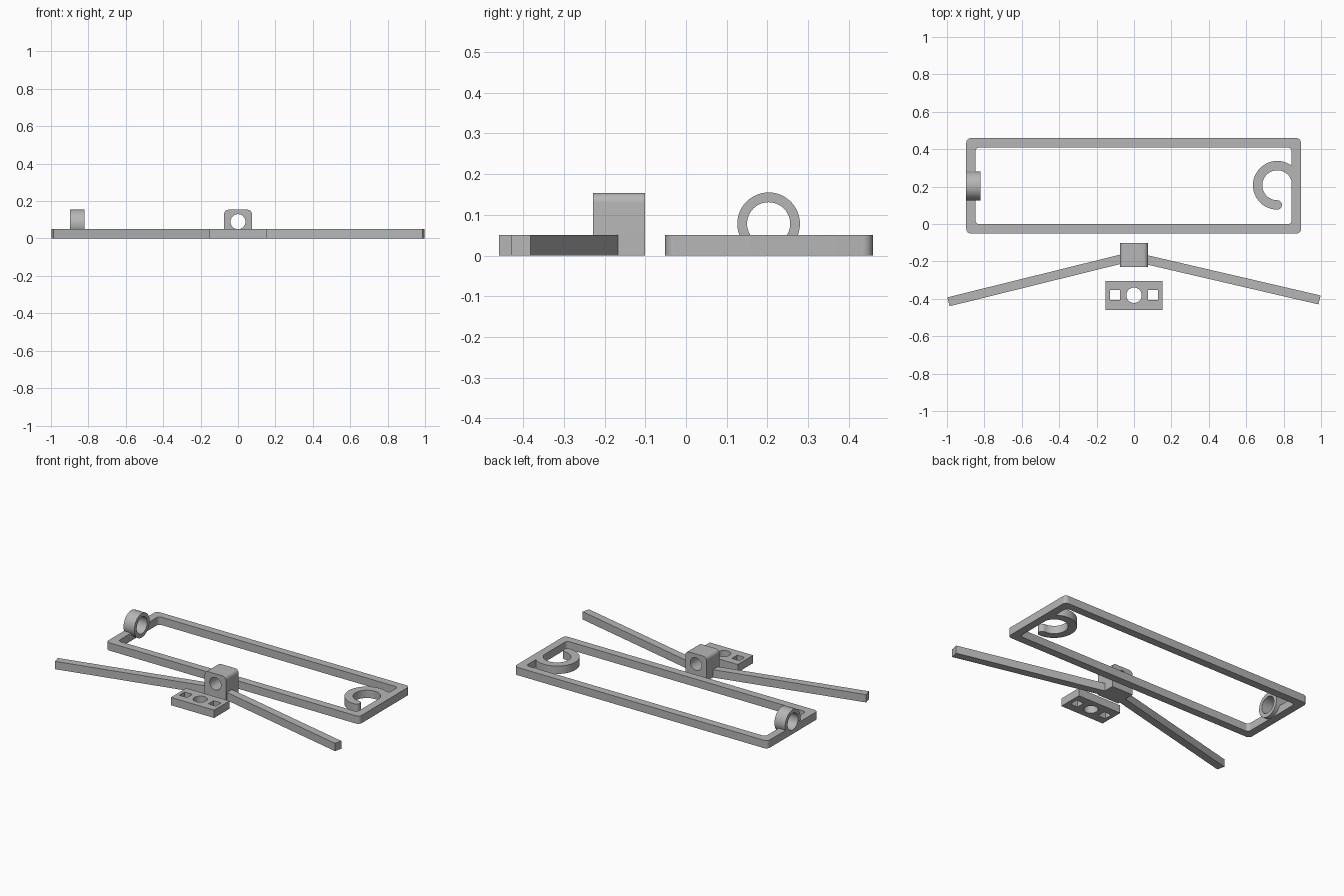
import bpy, bmesh
from math import sin, cos, pi, radians, atan2, hypot
from mathutils import Matrix, Vector

cube = bpy.data.objects.get("Cube")
if cube:
    bpy.data.objects.remove(cube, do_unlink=True)

grey = bpy.data.materials.new("plain grey")
grey.use_nodes = True
colour = (0.47, 0.47, 0.47, 1)
grey.diffuse_color = colour
grey.node_tree.nodes["Principled BSDF"].inputs["Base Color"].default_value = colour

THICK = 0.05


def arc(cx, cy, r, start, end, steps):
    """Points along an arc, angles in degrees."""
    angles = [radians(start + (end - start) * i / steps) for i in range(steps + 1)]
    return [(cx + r * cos(a), cy + r * sin(a)) for a in angles]


def circle(cx, cy, r, steps=48):
    return arc(cx, cy, r, 0, 360, steps)[:-1]


def rect(x0, x1, y0, y1, bottom=0, top=0):
    """Rectangle outline with optional rounding of bottom and top corners."""
    points = []
    for x, y, sx, sy, r, a in ((x1, y1, -1, -1, top, 0), (x0, y1, 1, -1, top, 90),
                               (x0, y0, 1, 1, bottom, 180), (x1, y0, -1, 1, bottom, 270)):
        points += arc(x + sx * r, y + sy * r, r, a, a + 90, 8) if r else [(x, y)]
    return points


def extrude(name, outlines, depth, matrix):
    """Solid from a flat outline and its holes, centred on local z."""
    curve = bpy.data.curves.new(name + "_profile", "CURVE")
    curve.dimensions = "2D"
    curve.fill_mode = "BOTH"
    curve.extrude = depth / 2
    for outline in outlines:
        spline = curve.splines.new("POLY")
        spline.points.add(len(outline) - 1)
        for point, (x, y) in zip(spline.points, outline):
            point.co = (x, y, 0, 1)
        spline.use_cyclic_u = True
    helper = bpy.data.objects.new(name + "_profile", curve)
    bpy.context.scene.collection.objects.link(helper)
    bpy.context.view_layer.update()
    depsgraph = bpy.context.evaluated_depsgraph_get()
    mesh = bpy.data.meshes.new_from_object(helper.evaluated_get(depsgraph))
    bpy.data.objects.remove(helper, do_unlink=True)
    mesh.name = name
    bm = bmesh.new()
    bm.from_mesh(mesh)
    bmesh.ops.remove_doubles(bm, verts=bm.verts, dist=0.0001)
    bmesh.ops.recalc_face_normals(bm, faces=bm.faces)
    bm.transform(matrix)
    bm.to_mesh(mesh)
    bm.free()
    mesh.materials.clear()
    mesh.materials.append(grey)
    obj = bpy.data.objects.new(name, mesh)
    bpy.context.scene.collection.objects.link(obj)
    return obj


flat = Matrix.Translation((0, 0, THICK / 2))
along_y = Matrix.Rotation(pi / 2, 4, "X")
along_x = Matrix.Rotation(pi / 2, 4, "Z") @ along_y

# Rectangular frame
frame = extrude("frame", [rect(-0.897, 0.893, -0.051, 0.459, 0.025, 0.025),
                          rect(-0.847, 0.843, -0.001, 0.409, 0.02, 0.02)], THICK, flat)

# Ring standing on the frame's end bar, with its bore cut through the bar
ring_at = Matrix.Translation((-0.859, 0.203, 0.078)) @ along_x
ring = extrude("end_ring", [circle(0, 0, 0.077), circle(0, 0, 0.053)], 0.076, ring_at)
cutter = extrude("bore_cutter", [circle(0, 0, 0.053)], 0.15, ring_at)
cutter.hide_render = True
cut = frame.modifiers.new("bore", "BOOLEAN")
cut.operation = "DIFFERENCE"
cut.solver = "EXACT"
cut.object = cutter
bpy.context.view_layer.update()
depsgraph = bpy.context.evaluated_depsgraph_get()
cut_mesh = bpy.data.meshes.new_from_object(frame.evaluated_get(depsgraph))
frame.modifiers.clear()
frame.data = cut_mesh
bpy.data.objects.remove(cutter, do_unlink=True)

# Open hook inside the frame, with a rounded tip
hx, hy, inner, outer = 0.766, 0.207, 0.08, 0.13
mid = (inner + outer) / 2
hook = extrude("hook", [arc(hx, hy, outer, 20, 270, 48)
                        + arc(hx, hy - mid, THICK / 2, -90, 90, 10)[1:-1]
                        + arc(hx, hy, inner, 270, 0, 48)], THICK, flat)

# Pivot block with a through hole
block = extrude("pivot_block", [rect(-0.075, 0.075, 0, 0.154, 0, 0.025),
                                circle(0, 0.09, 0.04)], 0.128,
                Matrix.Translation((0, -0.165, 0)) @ along_y)

# Swept arms, from the block out to each tip
arms = []
for name, start, tip in (("right_arm", (-0.05, -0.183), (-0.992, -0.416)),
                         ("left_arm", (0.05, -0.187), (0.992, -0.406))):
    dx, dy = tip[0] - start[0], tip[1] - start[1]
    place = (Matrix.Translation((*start, THICK / 2))
             @ Matrix.Rotation(atan2(dy, dx), 4, "Z"))
    arms.append(extrude(name, [rect(0, hypot(dx, dy), -0.0245, 0.0245)], THICK, place))

# Small plate with a round hole between two square ones
plate = extrude("hole_plate", [rect(-0.153, 0.153, -0.459, -0.304),
                               circle(0, -0.381, 0.041),
                               rect(-0.129, -0.076, -0.407, -0.354),
                               rect(0.076, 0.129, -0.407, -0.354)], THICK, flat)

# Smooth the round walls, keeping the edges sharp
bpy.ops.object.select_all(action="DESELECT")
for obj in [frame, ring, hook, block, plate] + arms:
    obj.select_set(True)
bpy.context.view_layer.objects.active = frame
bpy.ops.object.shade_smooth_by_angle(angle=radians(30))
